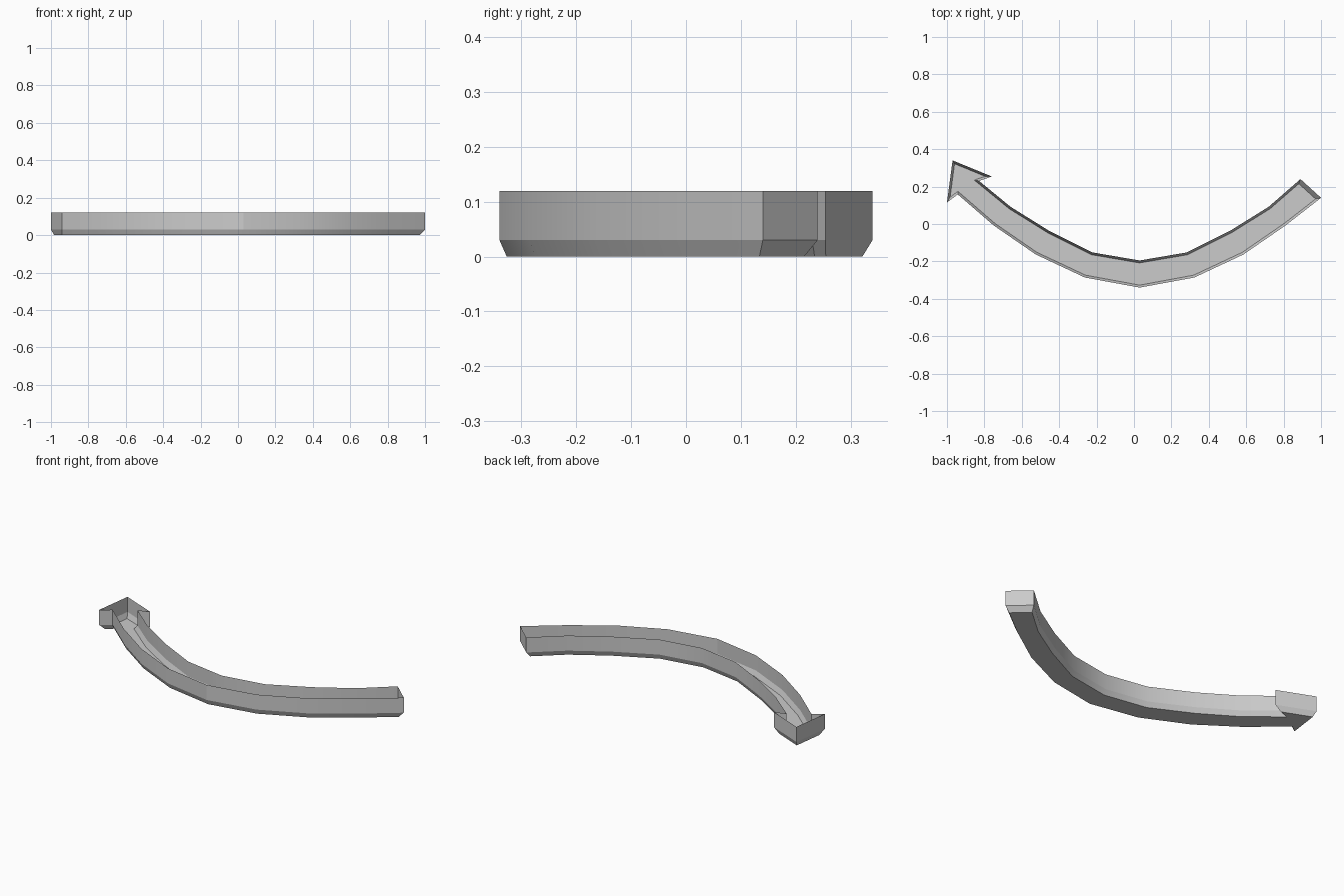
import bpy
import bmesh
import math
from mathutils import Vector
from mathutils.geometry import intersect_line_line_2d

cube = bpy.data.objects.get("Cube")
if cube:
    bpy.data.objects.remove(cube)

HEIGHT, BEND = 0.12, 0.03
CENTRE = 0.03
SIDE_INSET, END_INSET = 0.013, 0.024

# Half profiles of the curved shaft, from its middle to its end
front_half = [(0, -0.34), (0.293, -0.286), (0.555, -0.163), (0.78, -0.008)]
back_half = [(0, -0.195), (0.252, -0.152), (0.486, -0.035), (0.69, 0.092)]


def mirrored(half):
    """Whole curve from left to right, shifted to the shaft's centre."""
    curve = [(-x, y) for x, y in reversed(half[1:])] + half
    return [(x + CENTRE, y) for x, y in curve]


# Counter-clockwise outline: arrow head, front side, tail end, back side
outline = [(-0.97, 0.34), (-1.0, 0.115), (-0.942, 0.158)]
outline += mirrored(front_half)
tail = len(outline)
outline += [(1.0, 0.14), (0.89, 0.24)]
outline += mirrored(back_half)[::-1]
outline += [(-0.828, 0.23), (-0.76, 0.254)]
outline = [Vector(p) for p in outline]


def inset(points):
    """Move each edge inward and join the moved edges at mitred corners."""
    lines = []
    for i, a in enumerate(points):
        b = points[(i + 1) % len(points)]
        d = (b - a).normalized()
        shift = Vector((-d.y, d.x)) * (END_INSET if i == tail else SIDE_INSET)
        lines.append((a + shift, d))
    result = []
    for i, (p, d) in enumerate(lines):
        q, e = lines[i - 1]
        t = (p - q).cross(d) / e.cross(d)
        result.append(q + e * t)
    return result


# Open tray: flat floor, sloped lower wall, upright upper wall
bm = bmesh.new()
rings = [[bm.verts.new((p.x, p.y, z)) for p in points]
         for points, z in ((inset(outline), 0), (outline, BEND), (outline, HEIGHT))]
count = len(outline)
for low, high in zip(rings, rings[1:]):
    for i in range(count):
        j = (i + 1) % count
        bm.faces.new((low[i], low[j], high[j], high[i]))
floor = bm.faces.new(rings[0][::-1])
bmesh.ops.triangulate(bm, faces=[floor])

mesh = bpy.data.meshes.new("arrow_tray")
bm.to_mesh(mesh)
bm.free()
tray = bpy.data.objects.new("arrow_tray", mesh)
bpy.context.collection.objects.link(tray)

# Plain grey surface
grey = bpy.data.materials.new("light_grey")
grey.use_nodes = True
colour = (0.6, 0.6, 0.6, 1)
grey.diffuse_color = colour
grey.node_tree.nodes["Principled BSDF"].inputs["Base Color"].default_value = colour
mesh.materials.append(grey)

bpy.context.view_layer.objects.active = tray
tray.select_set(True)
bpy.ops.object.shade_smooth_by_angle(angle=math.radians(20))
